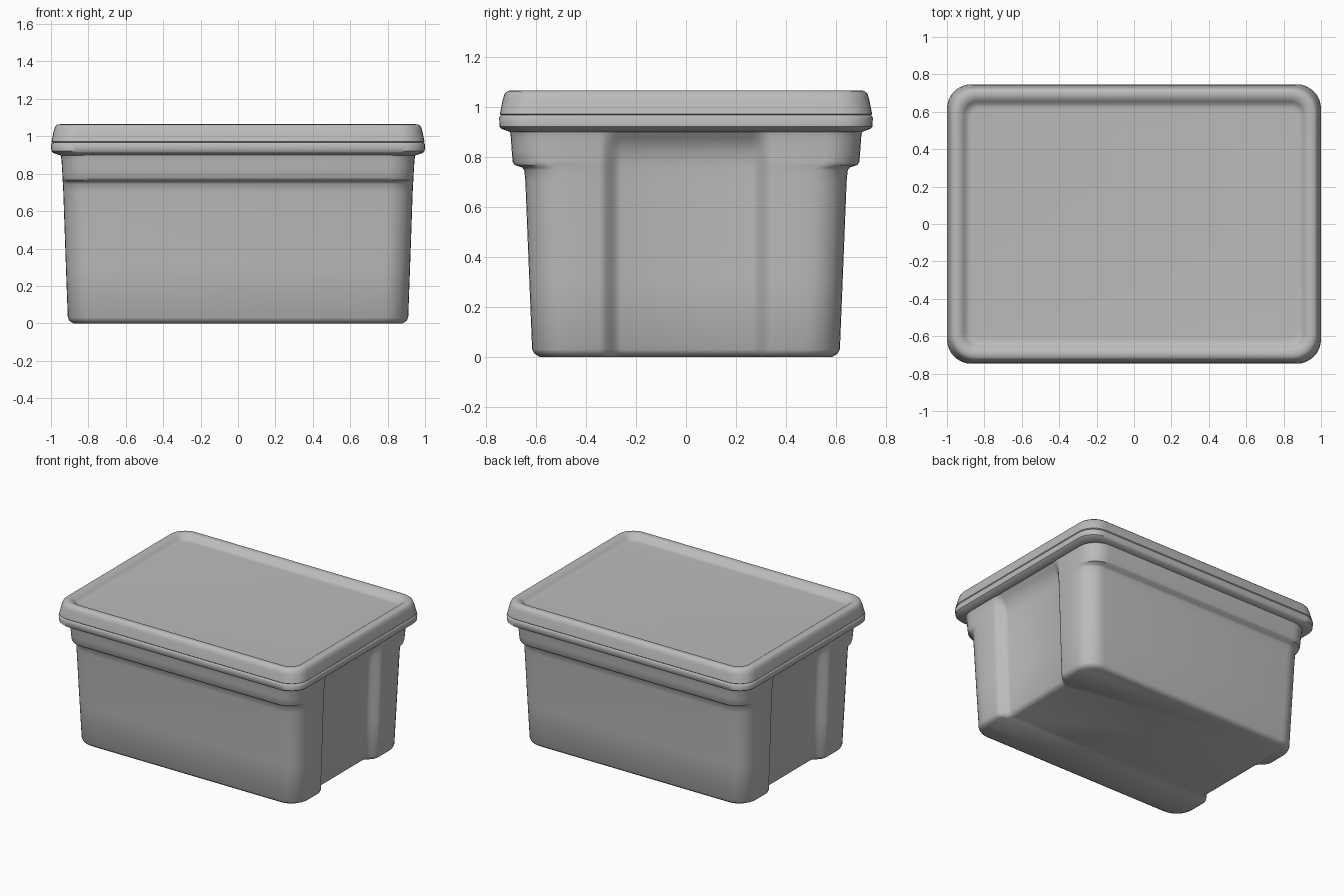
import bpy, bmesh, math

if "Cube" in bpy.data.objects:
    bpy.data.objects.remove(bpy.data.objects["Cube"])


def material(name, colour):
    mat = bpy.data.materials.new(name)
    mat.use_nodes = True
    mat.diffuse_color = colour
    mat.node_tree.nodes["Principled BSDF"].inputs["Base Color"].default_value = colour
    return mat


grey = material("grey plastic", (0.5, 0.5, 0.5, 1))
ARC = 8
STEPS = 6


def outline(hx, hy, r, z, depth):
    """Rounded rectangle whose two short sides dip inward by depth."""
    pts = []
    for quarter in range(4):
        sx = 1 if quarter in (0, 3) else -1
        sy = 1 if quarter < 2 else -1
        for i in range(ARC + 1):
            a = math.pi / 2 * (quarter + i / ARC)
            pts.append((sx * (hx - r) + r * math.cos(a),
                        sy * (hy - r) + r * math.sin(a), z))
        if quarter in (1, 3):
            # eased walls of the side recess, in then out again
            dip = []
            for i in range(STEPS + 1):
                t = i / STEPS
                dip.append((0.345 - 0.085 * t, depth * t * t * (3 - 2 * t)))
            side = -1 if quarter == 1 else 1
            pts += [(side * (hx - d), -side * y, z) for y, d in dip]
            pts += [(side * (hx - d), side * y, z) for y, d in reversed(dip)]
    return pts


def loft(name, sections):
    """Skin a stack of outlines and cap both ends."""
    bm = bmesh.new()
    rings = [[bm.verts.new(p) for p in outline(*s)] for s in sections]
    n = len(rings[0])
    for low, high in zip(rings, rings[1:]):
        for i in range(n):
            j = (i + 1) % n
            bm.faces.new((low[i], low[j], high[j], high[i]))
    bm.faces.new(rings[0][::-1])
    bm.faces.new(rings[-1])
    bmesh.ops.recalc_face_normals(bm, faces=bm.faces)
    mesh = bpy.data.meshes.new(name)
    bm.to_mesh(mesh)
    bm.free()
    obj = bpy.data.objects.new(name, mesh)
    bpy.context.collection.objects.link(obj)
    mesh.materials.append(grey)
    bpy.ops.object.select_all(action="DESELECT")
    obj.select_set(True)
    bpy.context.view_layer.objects.active = obj
    bpy.ops.object.shade_smooth_by_angle(angle=math.radians(40))
    return obj


# Tapered tub: half width, half depth, corner radius, height, side recess
loft("tub", [
    (0.88, 0.585, 0.12, 0.0, 0.06),
    (0.90, 0.605, 0.13, 0.012, 0.06),
    (0.91, 0.615, 0.14, 0.03, 0.06),
    (0.92, 0.626, 0.14, 0.3, 0.06),
    (0.934, 0.642, 0.14, 0.70, 0.06),
    (0.936, 0.646, 0.14, 0.745, 0.06),
    (0.937, 0.655, 0.14, 0.757, 0.06),
    (0.938, 0.685, 0.14, 0.767, 0.06),
    (0.938, 0.693, 0.14, 0.78, 0.059),
    (0.941, 0.697, 0.14, 0.83, 0.05),
    (0.944, 0.70, 0.14, 0.875, 0.027),
    (0.947, 0.703, 0.14, 0.897, 0.005),
    (0.955, 0.71, 0.14, 0.92, 0.0),
])

# Lid: flared skirt, bead, rounded raised rim and sunken panel
loft("lid", [
    (0.95, 0.70, 0.12, 0.898, 0),
    (0.965, 0.715, 0.12, 0.903, 0),
    (0.988, 0.737, 0.13, 0.911, 0),
    (0.998, 0.745, 0.13, 0.92, 0),
    (1.0, 0.747, 0.13, 0.955, 0),
    (0.996, 0.743, 0.13, 0.963, 0),
    (0.992, 0.739, 0.13, 0.966, 0),
    (0.997, 0.744, 0.13, 0.971, 0),
    (0.985, 0.732, 0.13, 1.03, 0),
    (0.978, 0.725, 0.13, 1.052, 0),
    (0.965, 0.712, 0.12, 1.063, 0),
    (0.945, 0.692, 0.10, 1.065, 0),
    (0.925, 0.672, 0.09, 1.060, 0),
    (0.908, 0.655, 0.07, 1.047, 0),
    (0.895, 0.642, 0.06, 1.034, 0),
    (0.88, 0.627, 0.05, 1.029, 0),
    (0.865, 0.612, 0.04, 1.028, 0),
])
